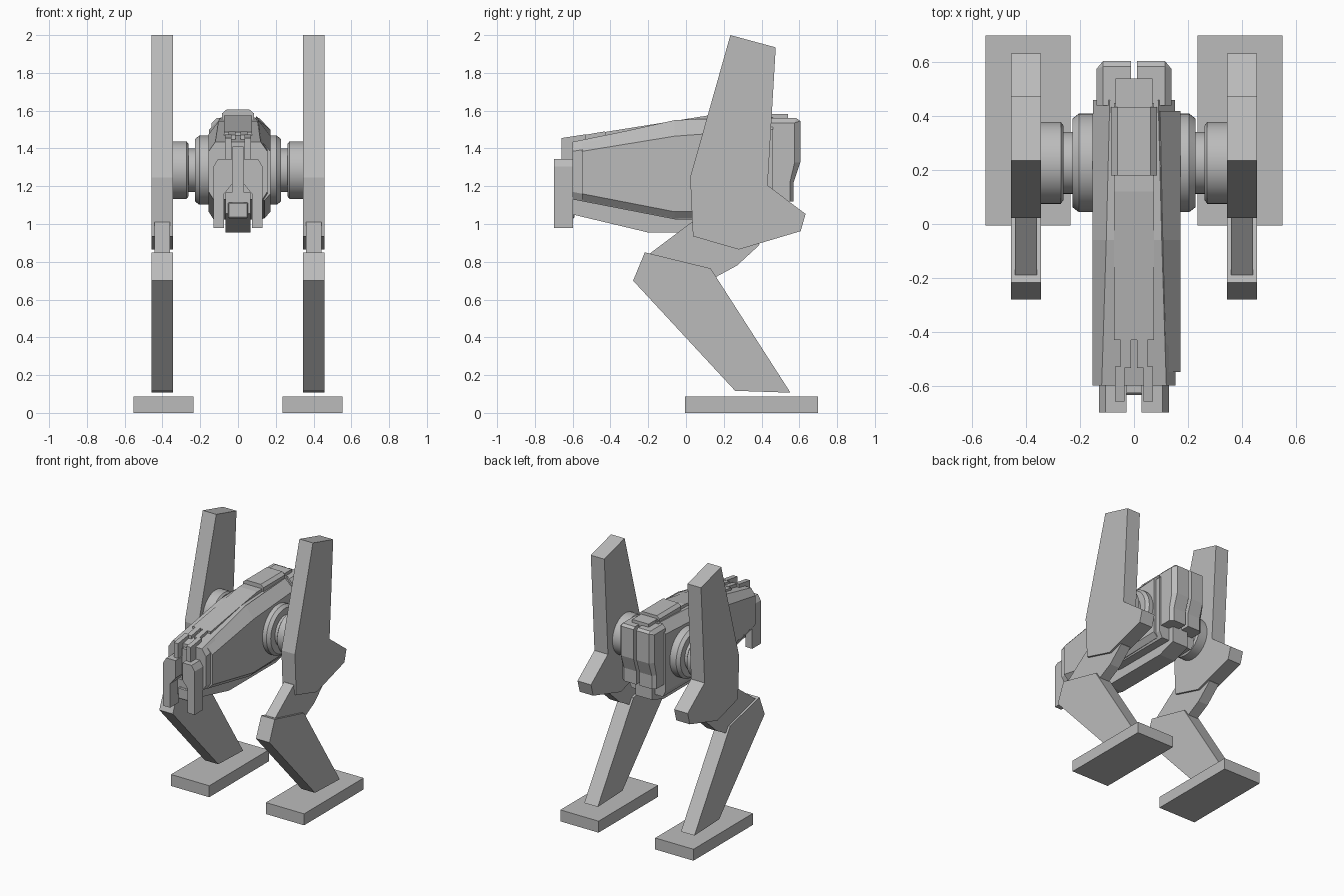
import bpy, bmesh, math

if "Cube" in bpy.data.objects:
    bpy.data.objects.remove(bpy.data.objects["Cube"])

grey = bpy.data.materials.new("plain grey")
grey.diffuse_color = (0.5, 0.5, 0.5, 1)
grey.use_nodes = True
grey.node_tree.nodes["Principled BSDF"].inputs["Base Color"].default_value = grey.diffuse_color


def finish(name, bm, bevel=0, smooth=False):
    bmesh.ops.recalc_face_normals(bm, faces=bm.faces[:])
    mesh = bpy.data.meshes.new(name)
    bm.to_mesh(mesh)
    bm.free()
    mesh.materials.append(grey)
    ob = bpy.data.objects.new(name, mesh)
    bpy.context.collection.objects.link(ob)
    if bevel:
        m = ob.modifiers.new("Bevel", 'BEVEL')
        m.width, m.segments = bevel, 1
    if smooth:
        bpy.ops.object.select_all(action='DESELECT')
        ob.select_set(True)
        bpy.context.view_layer.objects.active = ob
        bpy.ops.object.shade_smooth_by_angle(angle=math.radians(30))
    return ob


def loft(name, rings, **kw):
    """Skin equal-length closed rings of 3D points and cap both ends."""
    bm = bmesh.new()
    rows = [[bm.verts.new(p) for p in ring] for ring in rings]
    n = len(rows[0])
    for a, b in zip(rows, rows[1:]):
        for i in range(n):
            j = (i + 1) % n
            bm.faces.new((a[i], a[j], b[j], b[i]))
    bm.faces.new(rows[0])
    bm.faces.new(rows[-1])
    return finish(name, bm, **kw)


def side_prism(name, pts, x0, x1, **kw):
    """Extrude a (y, z) outline along x."""
    return loft(name, [[(x, y, z) for y, z in pts] for x in (x0, x1)], **kw)


def front_prism(name, pts, y0, y1, **kw):
    """Extrude an (x, z) outline along y."""
    return loft(name, [[(x, y, z) for x, z in pts] for y in (y0, y1)], **kw)


def box(name, x0, x1, y0, y1, z0, z1, **kw):
    return front_prism(name, [(x0, z0), (x1, z0), (x1, z1), (x0, z1)], y0, y1, **kw)


def lathe_x(name, profile, cy, cz, sign, n=48):
    """Turn (x, radius) pairs around an axis along x."""
    rings = [[(sign * x, cy + r * math.cos(2 * math.pi * i / n),
               cz + r * math.sin(2 * math.pi * i / n)) for i in range(n)]
             for x, r in profile]
    return loft(name, rings, smooth=True)


def hull_ring(y, half):
    return [(x, y, z) for x, z in half] + [(-x, y, z) for x, z in reversed(half)]


# Outlines of the leg parts (y, z)
upper = [(0.235, 2.0), (0.475, 1.935), (0.432, 1.205), (0.633, 1.053),
         (0.607, 0.962), (0.28, 0.865), (0.037, 0.935), (0.022, 1.247)]
link = [(0.03, 1.01), (-0.19, 0.845), (0.05, 0.70), (0.15, 0.715),
        (0.27, 0.78), (0.39, 0.89), (0.30, 1.0)]
lower = [(-0.218, 0.85), (0.13, 0.765), (0.553, 0.107), (0.26, 0.117), (-0.28, 0.70)]
# Stepped hip joint (x, radius)
hip = [(0.1, 0.183), (0.205, 0.183), (0.228, 0.165), (0.228, 0.115),
       (0.262, 0.115), (0.262, 0.138), (0.272, 0.152), (0.348, 0.152)]
# Rear pod (y, z) and front jaw (x, z)
pod = [(0.44, 1.56), (0.585, 1.56), (0.605, 1.545), (0.605, 1.325),
       (0.57, 1.22), (0.57, 1.12), (0.44, 1.12)]
jaw = [(0.028, 1.345), (0.105, 1.345), (0.13, 1.305), (0.13, 0.98),
       (0.073, 0.98), (0.073, 1.16), (0.028, 1.215)]

for s, side in ((-1, "left"), (1, "right")):
    # Legs and feet
    side_prism(side + "_upper_leg", upper, s * 0.345, s * 0.457)
    side_prism(side + "_knee_link", link, s * 0.36, s * 0.442)
    side_prism(side + "_lower_leg", lower, s * 0.345, s * 0.457)
    box(side + "_foot", s * 0.235, s * 0.552, -0.005, 0.7, 0, 0.086)
    lathe_x(side + "_hip_joint", hip, 0.227, 1.285, s)
    # Rear pods, tapered at the outer side
    loft(side + "_rear_pod",
         [[(s * 0.012, y, z) for y, z in pod], [(s * 0.115, y, z) for y, z in pod],
          [(s * 0.14, min(y, 0.575 if z > 1.3 else 0.55), min(z, 1.535)) for y, z in pod]])
    # Front jaws
    front_prism(side + "_front_jaw", [(s * x, z) for x, z in jaw], -0.7, -0.598)
    # Rails on the nose
    side_prism(side + "_nose_rail", [(-0.66, 1.455), (-0.53, 1.475), (-0.53, 1.34), (-0.66, 1.34)],
               s * 0.035, s * 0.07)
    side_prism(side + "_spine_rail", [(-0.535, 1.472), (-0.43, 1.49), (-0.43, 1.40), (-0.535, 1.40)],
               s * 0.012, s * 0.05)

# Main hull
loft("hull", [
    hull_ring(-0.6, [(0.12, 1.435), (0.155, 1.385), (0.155, 1.17), (0.13, 1.13)]),
    hull_ring(-0.06, [(0.103, 1.545), (0.155, 1.475), (0.155, 1.065), (0.13, 1.025)]),
    hull_ring(0.46, [(0.09, 1.565), (0.153, 1.50), (0.153, 1.07), (0.13, 1.025)])])

# Extra armour plate on the right flank only
plate = []
for y, top, chamfer, low, inner in ((-0.55, 1.44, 1.385, 1.16, 0.12),
                                    (-0.06, 1.55, 1.465, 1.065, 0.107),
                                    (0.42, 1.57, 1.50, 1.075, 0.097)):
    plate.append([(inner, y, top), (0.172, y, chamfer), (0.172, y, low),
                  (0.14, y, low - 0.035), (0.1, y, low - 0.035), (0.08, y, top - 0.05)])
loft("right_armour_plate", plate)

# Belly keel
side_prism("belly", [(-0.62, 1.17), (-0.62, 1.055), (-0.2, 0.955), (0.36, 0.955),
                     (0.5, 1.0), (0.5, 1.17)], -0.067, 0.067)
# Raised spine along the back
side_prism("spine_plate", [(-0.43, 1.487), (0.12, 1.575), (0.45, 1.575), (0.45, 1.45),
                           (-0.43, 1.40)], -0.075, 0.075)
front_prism("back_hatch", [(-0.085, 1.54), (-0.085, 1.585), (-0.062, 1.605),
                           (0.062, 1.605), (0.085, 1.585), (0.085, 1.54)], 0.18, 0.435)
box("hatch_tail", -0.068, 0.068, 0.43, 0.54, 1.5, 1.583)
# Snout between the jaws
box("snout_neck", -0.028, 0.028, -0.625, -0.59, 1.1, 1.41)
box("snout_block", -0.054, 0.054, -0.635, -0.59, 1.03, 1.115, bevel=0.006)
